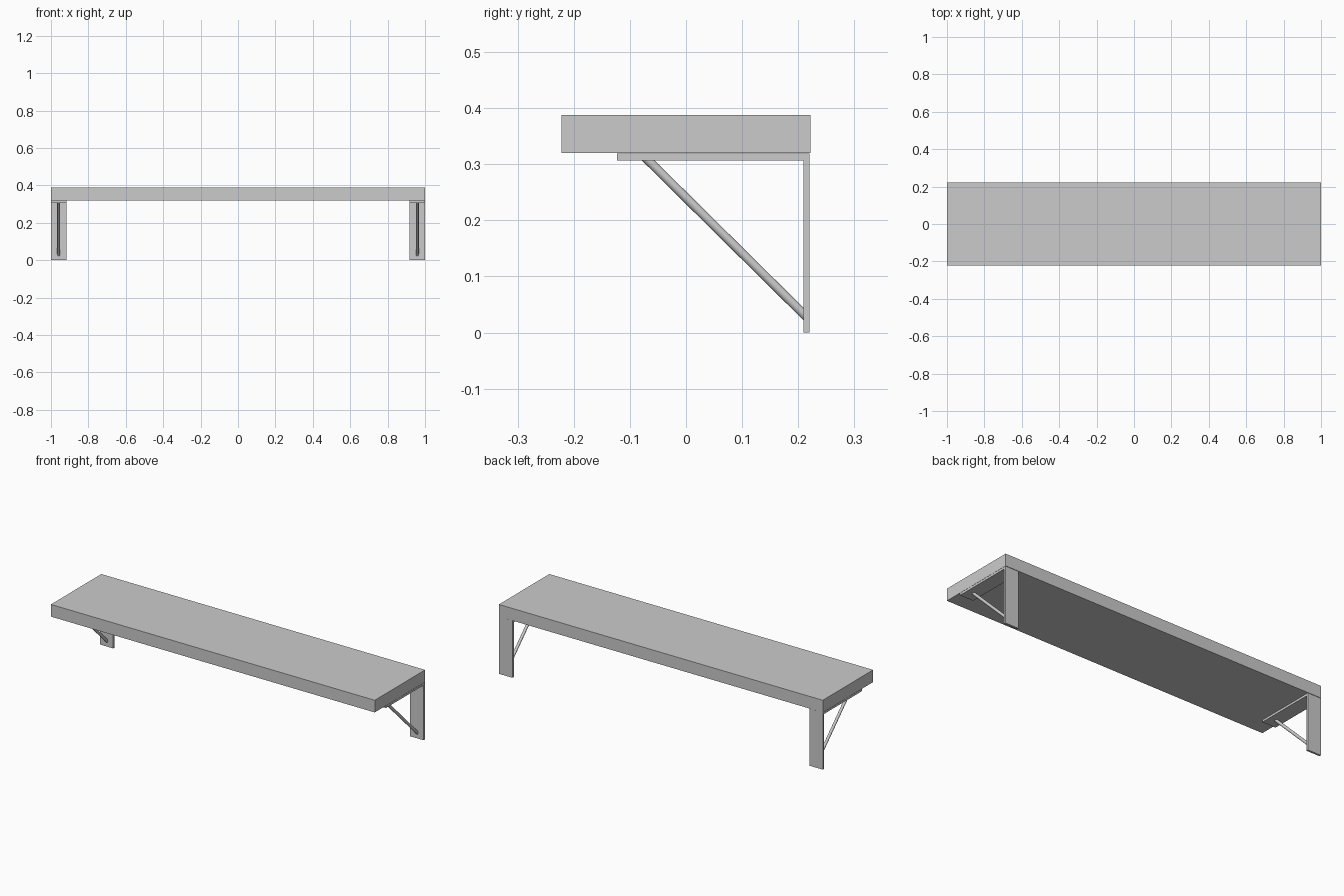
import bpy, bmesh, math
from mathutils import Vector

if "Cube" in bpy.data.objects:
    bpy.data.objects.remove(bpy.data.objects["Cube"])

BRACKET_W = 0.083


def make_object(name, bm):
    bmesh.ops.recalc_face_normals(bm, faces=bm.faces)
    mesh = bpy.data.meshes.new(name)
    bm.to_mesh(mesh)
    bm.free()
    obj = bpy.data.objects.new(name, mesh)
    bpy.context.collection.objects.link(obj)
    return obj


def shelf_board():
    bm = bmesh.new()
    bmesh.ops.create_cube(bm, size=1)
    bmesh.ops.scale(bm, vec=(2, 0.444, 0.068), verts=bm.verts)
    bmesh.ops.translate(bm, vec=(0, 0, 0.354), verts=bm.verts)
    return make_object("shelf_board", bm)


def bracket(name, cx):
    # L-shaped plate: profile in y/z, extruded along x
    profile = [(-0.123, 0.319), (-0.123, 0.307), (0.209, 0.307),
               (0.209, 0), (0.2205, 0), (0.2205, 0.319)]
    bm = bmesh.new()
    face = bm.faces.new([bm.verts.new((cx - BRACKET_W / 2, y, z)) for y, z in profile])
    ext = bmesh.ops.extrude_face_region(bm, geom=[face])
    moved = [g for g in ext["geom"] if isinstance(g, bmesh.types.BMVert)]
    bmesh.ops.translate(bm, vec=(BRACKET_W, 0, 0), verts=moved)
    return make_object(name, bm)


def brace(name, cx, radius=0.008, sides=24):
    # Round rod with ends mitred flush to the two plates
    top, foot = Vector((cx, -0.0675, 0.307)), Vector((cx, 0.209, 0.0335))
    d = (foot - top).normalized()
    side = Vector((1, 0, 0))
    up = side.cross(d)
    bm = bmesh.new()
    rings = [[], []]
    for i in range(sides):
        a = 2 * math.pi * i / sides
        p = top + radius * (math.cos(a) * side + math.sin(a) * up)
        rings[0].append(bm.verts.new(p + d * ((top.z - p.z) / d.z)))
        rings[1].append(bm.verts.new(p + d * ((foot.y - p.y) / d.y)))
    for i in range(sides):
        j = (i + 1) % sides
        bm.faces.new((rings[0][i], rings[0][j], rings[1][j], rings[1][i]))
    for ring in rings:
        bm.faces.new(ring)
    obj = make_object(name, bm)
    bpy.ops.object.select_all(action='DESELECT')
    obj.select_set(True)
    bpy.context.view_layer.objects.active = obj
    bpy.ops.object.shade_smooth_by_angle(angle=math.radians(30))
    return obj


shelf_board()
for label, s in (("left", -1), ("right", 1)):
    cx = s * (1 - BRACKET_W / 2)
    bracket(f"{label}_bracket", cx)
    brace(f"{label}_brace", cx)
